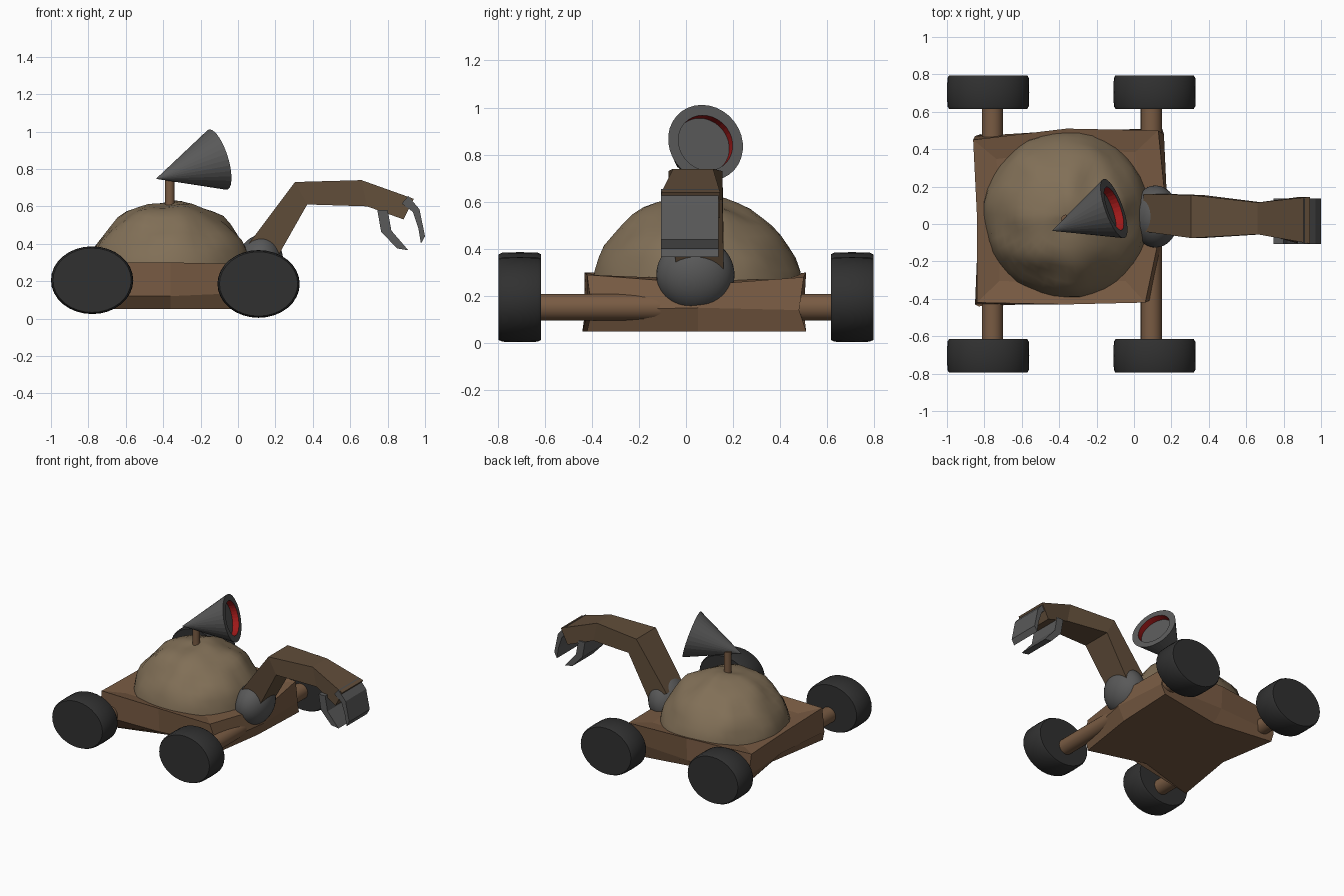
import bpy, bmesh, math
from mathutils import Vector, Matrix, noise

if "Cube" in bpy.data.objects:
    bpy.data.objects.remove(bpy.data.objects["Cube"])


def mat(name, r, g, b):
    m = bpy.data.materials.new(name)
    m.diffuse_color = (r, g, b, 1)
    m.use_nodes = True
    m.node_tree.nodes["Principled BSDF"].inputs["Base Color"].default_value = m.diffuse_color
    return m


BODY = mat("body_brown", .19, .105, .056)
DOME = mat("dome_tan", .22, .16, .095)
ARM = mat("arm_brown", .12, .075, .042)
TYRE = mat("tyre_black", .03, .03, .03)
METAL = mat("metal_grey", .1, .1, .1)
RED = mat("ring_red", .35, .01, .01)


def finish(name, bm, *mats, smooth=None):
    bmesh.ops.recalc_face_normals(bm, faces=bm.faces)
    me = bpy.data.meshes.new(name)
    bm.to_mesh(me)
    bm.free()
    ob = bpy.data.objects.new(name, me)
    bpy.context.collection.objects.link(ob)
    for m in mats:
        me.materials.append(m)
    if smooth:
        bpy.ops.object.select_all(action='DESELECT')
        bpy.context.view_layer.objects.active = ob
        ob.select_set(True)
        bpy.ops.object.shade_smooth_by_angle(angle=math.radians(smooth))
    return ob


def loft(rings, colours=()):
    """Skin equal-length rings and cap both ends."""
    bm = bmesh.new()
    vs = [[bm.verts.new(p) for p in r] for r in rings]
    n = len(vs[0])
    for k, (a, b) in enumerate(zip(vs, vs[1:])):
        for i in range(n):
            f = bm.faces.new((a[i], a[(i + 1) % n], b[(i + 1) % n], b[i]))
            f.material_index = colours[k] if colours else 0
    bm.faces.new(vs[0][::-1])
    bm.faces.new(vs[-1])
    return bm


def circle(r, z, n=32):
    return [(r * math.cos(2 * math.pi * i / n), r * math.sin(2 * math.pi * i / n), z) for i in range(n)]


def sphere(scale, loc, tilt=0):
    bm = bmesh.new()
    bmesh.ops.create_uvsphere(bm, u_segments=40, v_segments=24, radius=1)
    bmesh.ops.transform(bm, verts=bm.verts, matrix=Matrix.Translation(loc)
                        @ Matrix.Rotation(tilt, 4, 'Y') @ Matrix.Diagonal((*scale, 1)))
    return bm


# chassis: irregular slab with pinched sides and raised corners
bottom = [(-.83, -.44, .05), (-.36, -.30, .05), (.06, -.42, .05), (.13, .05, .05),
          (.15, .51, .05), (-.36, .42, .05), (-.82, .48, .05), (-.75, .05, .05)]
middle = [(-.85, -.43, .12), (-.36, -.42, .12), (.10, -.40, .14), (.18, .05, .15),
          (.16, .48, .14), (-.36, .50, .13), (-.85, .47, .13), (-.83, .05, .14)]
top = [(-.84, -.42, .30), (-.36, -.43, .30), (.06, -.42, .29), (.17, .10, .25),
       (.13, .50, .28), (-.36, .51, .30), (-.86, .45, .29), (-.84, .05, .29)]
inner = [(-.36 + (x + .36) * .75, .04 + (y - .04) * .75, .27) for x, y, z in top]
finish("chassis", loft([bottom, middle, top, inner]), BODY)

# lumpy dome, cut off inside the chassis
bm = sphere((.45, .45, .42), (-.36, .05, .2))
bmesh.ops.bisect_plane(bm, geom=bm.verts[:] + bm.edges[:] + bm.faces[:],
                       plane_co=(0, 0, .19), plane_no=(0, 0, -1), clear_outer=True)
centre = Vector((-.36, .05, .2))
for v in bm.verts:
    d = v.co - centre
    lift = min(1, max(0, d.z / .2))
    v.co = centre + d * (1 + lift * .06 * noise.noise(d * 7))
finish("dome", bm, DOME, smooth=40)

# wheels: slightly oval, front and rear pairs
for end, x, z in (("rear", -.78, .205), ("front", .11, .185)):
    for side, y in (("right", -.705), ("left", .705)):
        bm = loft([circle(.95, -.09), circle(.99, -.075), circle(1, 0),
                   circle(.99, .075), circle(.95, .09)])
        bmesh.ops.transform(bm, verts=bm.verts, matrix=Matrix.Translation((x, y, z))
                            @ Matrix.Diagonal((.22, 1, .181, 1)) @ Matrix.Rotation(math.pi / 2, 4, 'X'))
        finish(f"{end}_{side}_wheel", bm, TYRE, smooth=50)

# axles
for name, x in (("rear_axle", -.757), ("front_axle", .093)):
    bm = loft([circle(.057, -.64, 24), circle(.057, .64, 24)])
    bmesh.ops.transform(bm, verts=bm.verts, matrix=Matrix.Translation((x, 0, .152))
                        @ Matrix.Rotation(math.pi / 2, 4, 'X'))
    finish(name, bm, BODY, smooth=40)

# mast
bm = loft([circle(.025, .58, 16), circle(.025, .77, 16)])
bmesh.ops.translate(bm, verts=bm.verts, vec=(-.365, .025, 0))
finish("mast", bm, BODY, smooth=40)

# sensor cone with a red-walled recess in its mouth
apex, mouth = Vector((-.435, -.035, .748)), Vector((-.107, .083, .85))
axis = mouth - apex
h = axis.length
bm = loft([circle(.002, 0), circle(.168, h), circle(.122, h), circle(.122, h - .045)], (0, 0, 1))
bmesh.ops.transform(bm, verts=bm.verts, matrix=Matrix.Translation(apex)
                    @ axis.to_track_quat('Z', 'Y').to_matrix().to_4x4())
finish("sensor_cone", bm, METAL, RED)

# shoulder ball
finish("shoulder", sphere((.125, .166, .16), (.115, .04, .29), .2), METAL, smooth=40)

# arm: (upper x, z), (lower x, z), y from, y to
stations = [(.05, .39, .20, .31, -.04, .16), (.305, .73, .37, .61, -.075, .155),
            (.66, .74, .69, .60, -.055, .115), (.94, .64, .885, .53, -.105, .145)]
finish("arm", loft([[(ux, a, uz), (ux, b, uz), (lx, b, lz), (lx, a, lz)]
                    for ux, uz, lx, lz, a, b in stations]), ARM)

# gripper fingers: bent plates
fingers = {
    "inner_finger": [(.745, .58), (.765, .465), (.85, .375), (.91, .365), (.885, .395), (.82, .47), (.80, .58)],
    "outer_finger": [(.875, .615), (.91, .655), (.97, .585), (1.0, .44), (.978, .40), (.965, .48), (.935, .57)],
}
for name, prof in fingers.items():
    finish(name, loft([[(x, y, z) for x, z in prof] for y in (-.107, .137)]), METAL)
